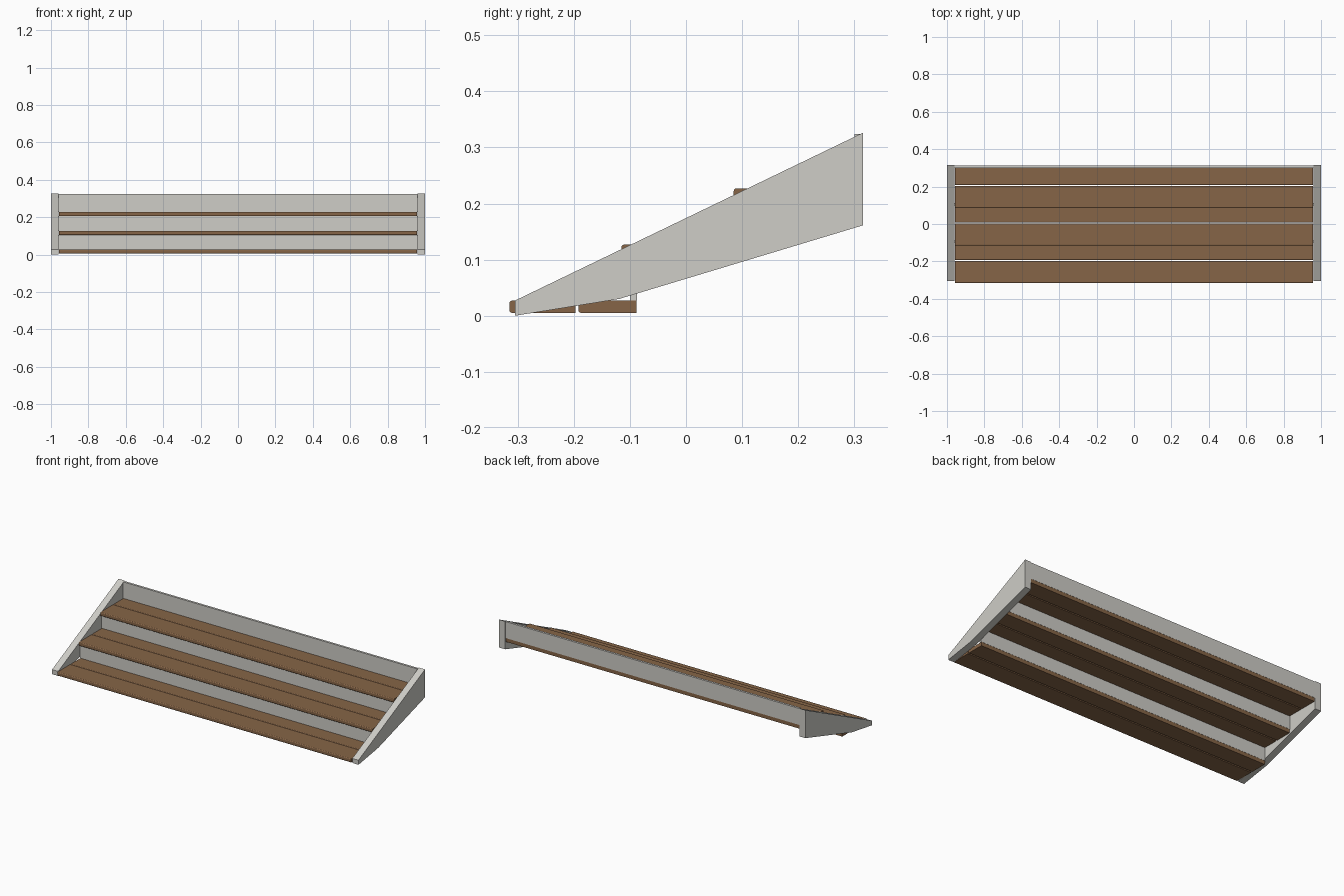
import bpy
import bmesh
import math

cube = bpy.data.objects.get("Cube")
if cube:
    bpy.data.objects.remove(cube, do_unlink=True)


def material(name, colour):
    mat = bpy.data.materials.new(name)
    mat.use_nodes = True
    mat.diffuse_color = colour
    mat.node_tree.nodes["Principled BSDF"].inputs["Base Color"].default_value = colour
    return mat


wood = material("brown wood", (0.24, 0.13, 0.063, 1))
paint = material("pale grey paint", (0.62, 0.61, 0.57, 1))


def extrude_profile(name, profile, x0, x1, mat):
    """Sweep a closed (y, z) profile from x0 to x1."""
    bm = bmesh.new()
    face = bm.faces.new([bm.verts.new((x0, y, z)) for y, z in profile])
    swept = bmesh.ops.extrude_face_region(bm, geom=[face])
    verts = [v for v in swept["geom"] if isinstance(v, bmesh.types.BMVert)]
    bmesh.ops.translate(bm, verts=verts, vec=(x1 - x0, 0, 0))
    bmesh.ops.recalc_face_normals(bm, faces=bm.faces)
    mesh = bpy.data.meshes.new(name)
    bm.to_mesh(mesh)
    bm.free()
    mesh.materials.append(mat)
    obj = bpy.data.objects.new(name, mesh)
    bpy.context.collection.objects.link(obj)
    return obj


def plank_profile(y0, y1, z0, z1, r=0.005, steps=3):
    """Board section with rounded front edges and a square back."""
    pts = [(y1, z0), (y1, z1)]
    for cz, start in ((z1 - r, 90), (z0 + r, 180)):
        for i in range(steps + 1):
            a = math.radians(start + 90 * i / steps)
            pts.append((y0 + r + r * math.cos(a), cz + r * math.sin(a)))
    return pts


# Sloping side stringers
side = [(-0.305, 0), (-0.305, 0.027), (0.315, 0.326), (0.315, 0.161), (-0.119, 0.03)]
extrude_profile("left_stringer", side, 0.96, 1.0, paint)
extrude_profile("right_stringer", side, -1.0, -0.96, paint)

# Three steps, each with two tread planks and a riser behind
for n in range(3):
    y, z = -0.315 + 0.2 * n, 0.005 + 0.1 * n
    top = z + 0.022
    for part, a, b in (("front", 0, 0.118), ("rear", 0.123, 0.227)):
        extrude_profile(f"{part}_tread_plank_{n + 1}",
                        plank_profile(y + a, y + b, z, top), -0.958, 0.958, wood)
    riser_top = top + (0.078 if n < 2 else 0.097)
    extrude_profile(f"riser_{n + 1}",
                    [(y + 0.215, top), (y + 0.228, top),
                     (y + 0.228, riser_top), (y + 0.215, riser_top)],
                    -0.96, 0.96, paint)
